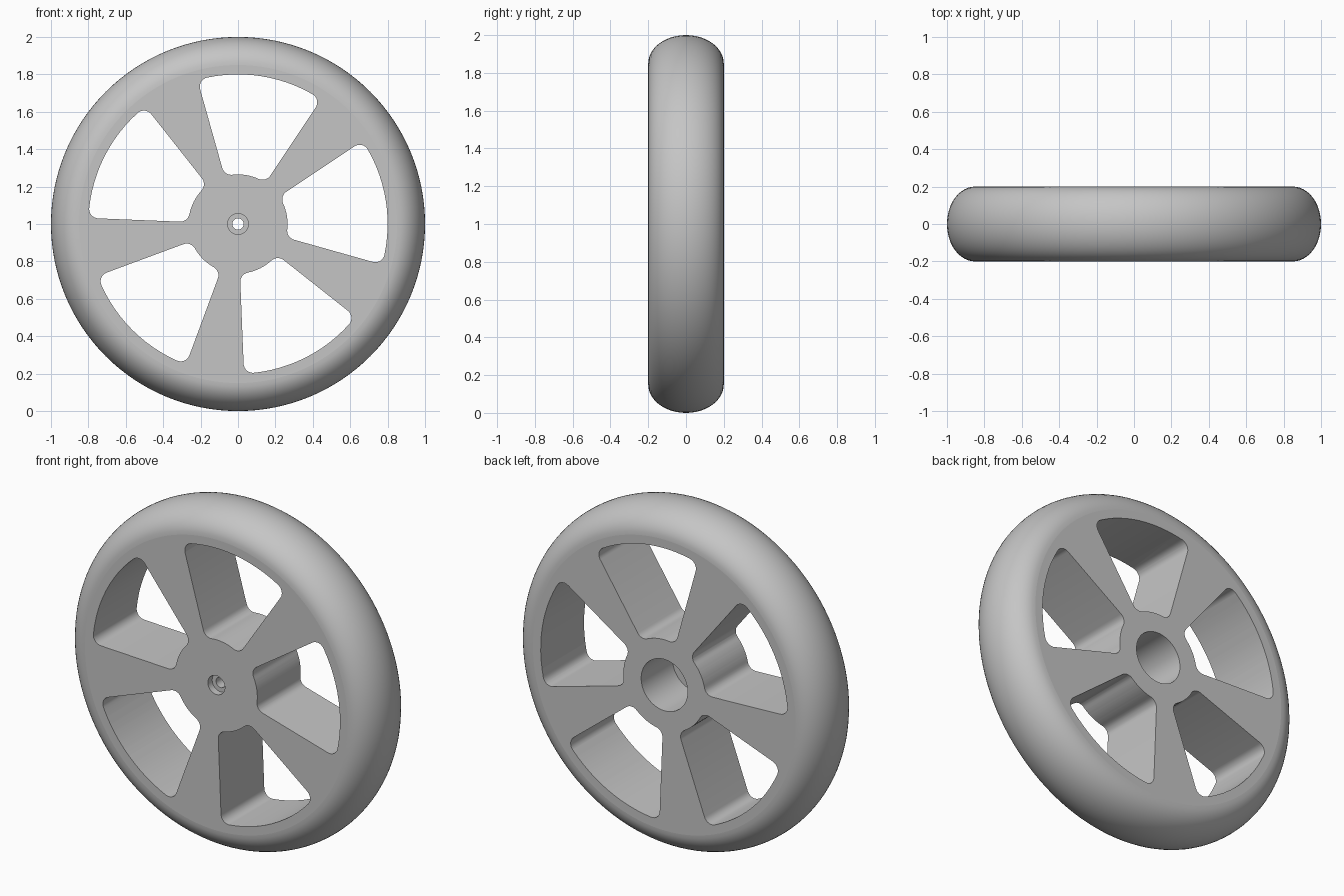
import bpy, bmesh
from math import sin, cos, asin, pi, radians
from mathutils import Matrix, Vector

cube = bpy.data.objects.get("Cube")
if cube:
    bpy.data.objects.remove(cube, do_unlink=True)

RADIUS, HALF_W = 1.0, 0.2          # overall wheel
SHOULDER = 0.85                    # where the flat side meets the tread
HUB_R, RIM_R, FILLET = 0.265, 0.8, 0.05
HALF_ANGLE = radians(24.7)         # half the opening between two spokes
SPOKES, FIRST = 5, radians(9)


def make_object(name, bm):
    bmesh.ops.recalc_face_normals(bm, faces=bm.faces)
    mesh = bpy.data.meshes.new(name)
    bm.to_mesh(mesh)
    bm.free()
    obj = bpy.data.objects.new(name, mesh)
    bpy.context.collection.objects.link(obj)
    return obj


def arc(centre_r, centre_a, radius, start, end, steps):
    """Points of an arc whose centre is given in polar form."""
    cx, cz = centre_r * cos(centre_a), centre_r * sin(centre_a)
    angles = [start + (end - start) * i / steps for i in range(steps + 1)]
    return [(cx + radius * cos(a), cz + radius * sin(a)) for a in angles]


def window_outline():
    """Rounded opening between two spokes, centred on the +x axis."""
    h = HALF_ANGLE
    outer_a = h - asin(FILLET / (RIM_R - FILLET))
    inner_a = h - asin(FILLET / (HUB_R + FILLET))
    half = arc(0, 0, RIM_R, 0, outer_a, 6)[:-1]
    half += arc(RIM_R - FILLET, outer_a, FILLET, outer_a, h + pi / 2, 8)
    half += arc(HUB_R + FILLET, inner_a, FILLET, h + pi / 2, inner_a + pi, 8)
    half += arc(0, 0, HUB_R, inner_a, 0, 4)[1:]
    return half + [(x, -z) for x, z in reversed(half[1:-1])]


# Wheel body: one closed profile turned about the axle
tread = [(SHOULDER + (RADIUS - SHOULDER) * cos(t), HALF_W * sin(t))
         for t in (-pi / 2 + pi * i / 24 for i in range(25))]
bore = [(0.15, 0.2), (0.15, -0.09), (0.03, -0.09)]
counterbore = [(0.03, -0.16), (0.055, -0.16), (0.055, -0.2)]
profile = counterbore + tread + bore

bm = bmesh.new()
verts = [bm.verts.new((r, y, 0)) for r, y in profile]
edges = [bm.edges.new((a, b)) for a, b in zip(verts, verts[1:] + verts[:1])]
bmesh.ops.spin(bm, geom=verts + edges, cent=(0, 0, 0), axis=(0, 1, 0),
               angle=2 * pi, steps=128, use_merge=False)
bmesh.ops.remove_doubles(bm, verts=bm.verts, dist=0.0005)
wheel = make_object("wheel", bm)

# Cutter: five rounded prisms, one per opening
bm = bmesh.new()
outline = window_outline()
for k in range(SPOKES):
    turn = Matrix.Rotation(-(FIRST + k * 2 * pi / SPOKES), 3, 'Y')
    face = bm.faces.new([bm.verts.new(turn @ Vector((x, -0.3, z)))
                         for x, z in outline])
    new = bmesh.ops.extrude_face_region(bm, geom=[face])["geom"]
    bmesh.ops.translate(bm, vec=(0, 0.6, 0),
                        verts=[v for v in new if isinstance(v, bmesh.types.BMVert)])
cutter = make_object("window_cutter", bm)
cutter.hide_render = True

# Cut the openings
cut = wheel.modifiers.new("windows", 'BOOLEAN')
cut.operation, cut.solver, cut.object = 'DIFFERENCE', 'EXACT', cutter
bpy.ops.object.select_all(action='DESELECT')
wheel.select_set(True)
bpy.context.view_layer.objects.active = wheel
bpy.ops.object.modifier_apply(modifier=cut.name)
bpy.data.objects.remove(cutter, do_unlink=True)

# Smooth tread and walls, flat side faces
bpy.ops.object.shade_smooth_by_angle(angle=radians(30))
for poly in wheel.data.polygons:
    if abs(poly.normal.y) > 0.9995:
        poly.use_smooth = False

# Plain grey material
grey = bpy.data.materials.new("plain_grey")
grey.use_nodes = True
colour = (0.56, 0.56, 0.56, 1)
grey.diffuse_color = colour
grey.node_tree.nodes["Principled BSDF"].inputs["Base Color"].default_value = colour
wheel.data.materials.clear()
wheel.data.materials.append(grey)
wheel.location.z = RADIUS
